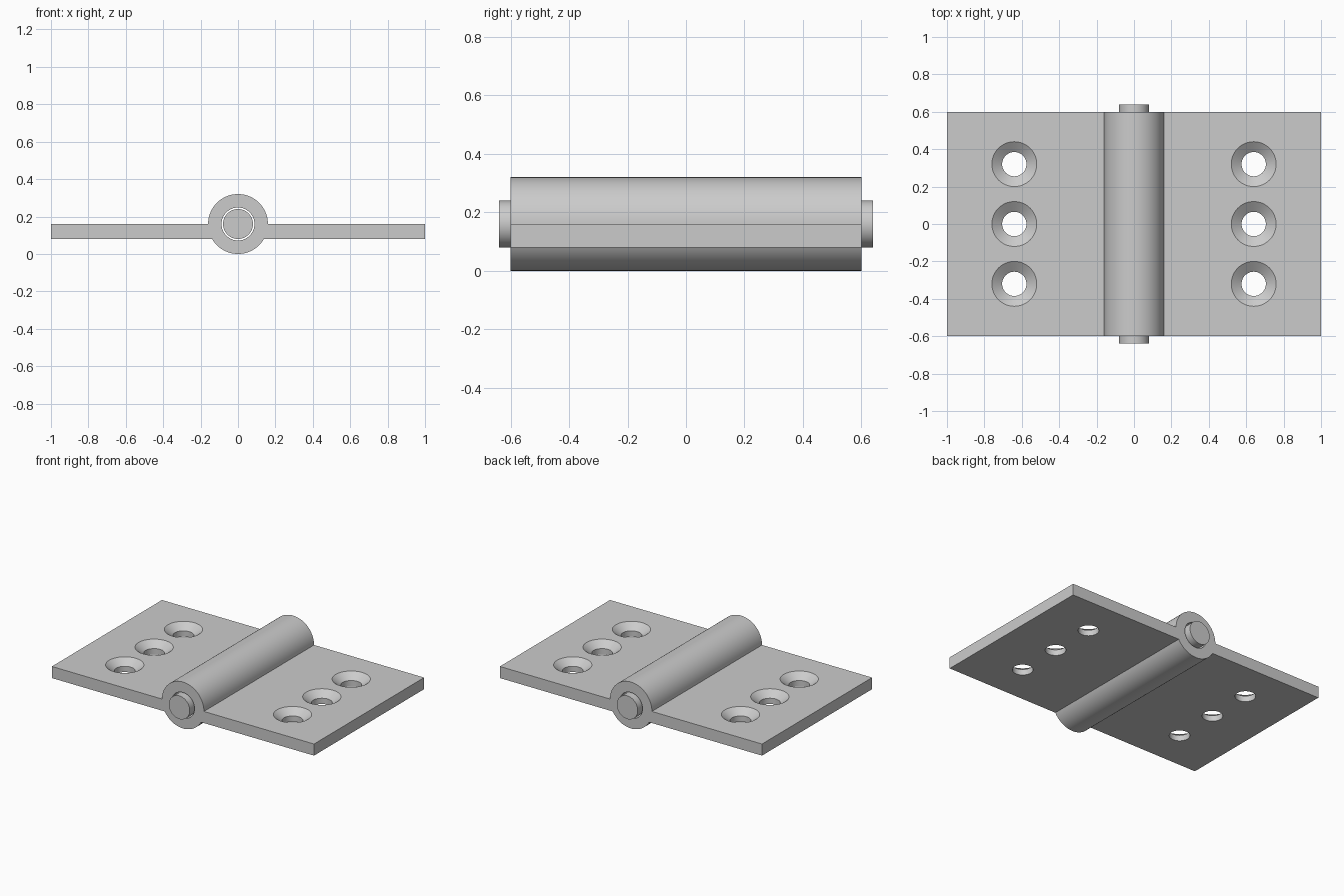
import bpy, bmesh
from math import sin, cos, pi, radians
from mathutils import Matrix

if "Cube" in bpy.data.objects:
    bpy.data.objects.remove(bpy.data.objects["Cube"])

AXIS_Z = 0.16       # height of the pin axis
BARREL_R = 0.16
BORE_R = 0.088
PIN_R = 0.08
LENGTH = 1.2
LEAF_BOTTOM, LEAF_TOP = 0.08, 0.16

steel = bpy.data.materials.new("brushed grey steel")
steel.use_nodes = True
grey = (0.6, 0.6, 0.6, 1)
steel.diffuse_color = grey
steel.node_tree.nodes["Principled BSDF"].inputs["Base Color"].default_value = grey


def finish(name, bm):
    bmesh.ops.recalc_face_normals(bm, faces=bm.faces)
    mesh = bpy.data.meshes.new(name)
    bm.to_mesh(mesh)
    bm.free()
    mesh.materials.append(steel)
    obj = bpy.data.objects.new(name, mesh)
    bpy.context.collection.objects.link(obj)
    return obj


def rod(name, radius, length):
    """Capped cylinder along y on the pin axis."""
    bm = bmesh.new()
    place = Matrix.Translation((0, 0, AXIS_Z)) @ Matrix.Rotation(pi / 2, 4, 'X')
    bmesh.ops.create_cone(bm, cap_ends=True, segments=64, radius1=radius,
                          radius2=radius, depth=length, matrix=place)
    return finish(name, bm)


def arc(start, end, steps):
    angles = [radians(start + (end - start) * i / steps) for i in range(steps + 1)]
    return [(BARREL_R * cos(a), AXIS_Z + BARREL_R * sin(a)) for a in angles]


def shade(obj):
    bpy.ops.object.select_all(action='DESELECT')
    obj.select_set(True)
    bpy.context.view_layer.objects.active = obj
    bpy.ops.object.shade_smooth_by_angle(angle=radians(25))


# Two leaves and barrel: one outline extruded along y
outline = ([(1, LEAF_BOTTOM), (1, LEAF_TOP)] + arc(0, 180, 48)
           + [(-1, LEAF_TOP), (-1, LEAF_BOTTOM)] + arc(210, 330, 32))
bm = bmesh.new()
face = bm.faces.new([bm.verts.new((x, -LENGTH / 2, z)) for x, z in outline])
extruded = bmesh.ops.extrude_face_region(bm, geom=[face], use_keep_orig=True)
moved = [v for v in extruded["geom"] if isinstance(v, bmesh.types.BMVert)]
bmesh.ops.translate(bm, verts=moved, vec=(0, LENGTH, 0))
body = finish("hinge_leaves_and_barrel", bm)

# Cutters: pin bore and six countersunk screw holes
cutters = [rod("bore_cutter", BORE_R, LENGTH + 0.2)]
sink = [(0, 0.0), (0.065, 0.0), (0.065, 0.12), (0.12, LEAF_TOP), (0.12, 0.25), (0, 0.25)]
bm = bmesh.new()
for x in (-0.64, 0.64):
    for y in (-0.32, 0, 0.32):
        verts = [bm.verts.new((x + r, y, z)) for r, z in sink]
        edges = [bm.edges.new(pair) for pair in zip(verts, verts[1:])]
        bmesh.ops.spin(bm, geom=verts + edges, cent=(x, y, 0), axis=(0, 0, 1),
                       angle=2 * pi, steps=48)
bmesh.ops.remove_doubles(bm, verts=bm.verts, dist=0.0001)
cutters.append(finish("screw_hole_cutter", bm))

bpy.context.view_layer.objects.active = body
for cutter in cutters:
    cutter.hide_render = True
    mod = body.modifiers.new(cutter.name, 'BOOLEAN')
    mod.operation = 'DIFFERENCE'
    mod.solver = 'EXACT'
    mod.object = cutter
    bpy.ops.object.modifier_apply(modifier=mod.name)
    bpy.data.objects.remove(cutter)
shade(body)

# Hinge pin, projecting at both ends
shade(rod("hinge_pin", PIN_R, LENGTH + 0.08))
